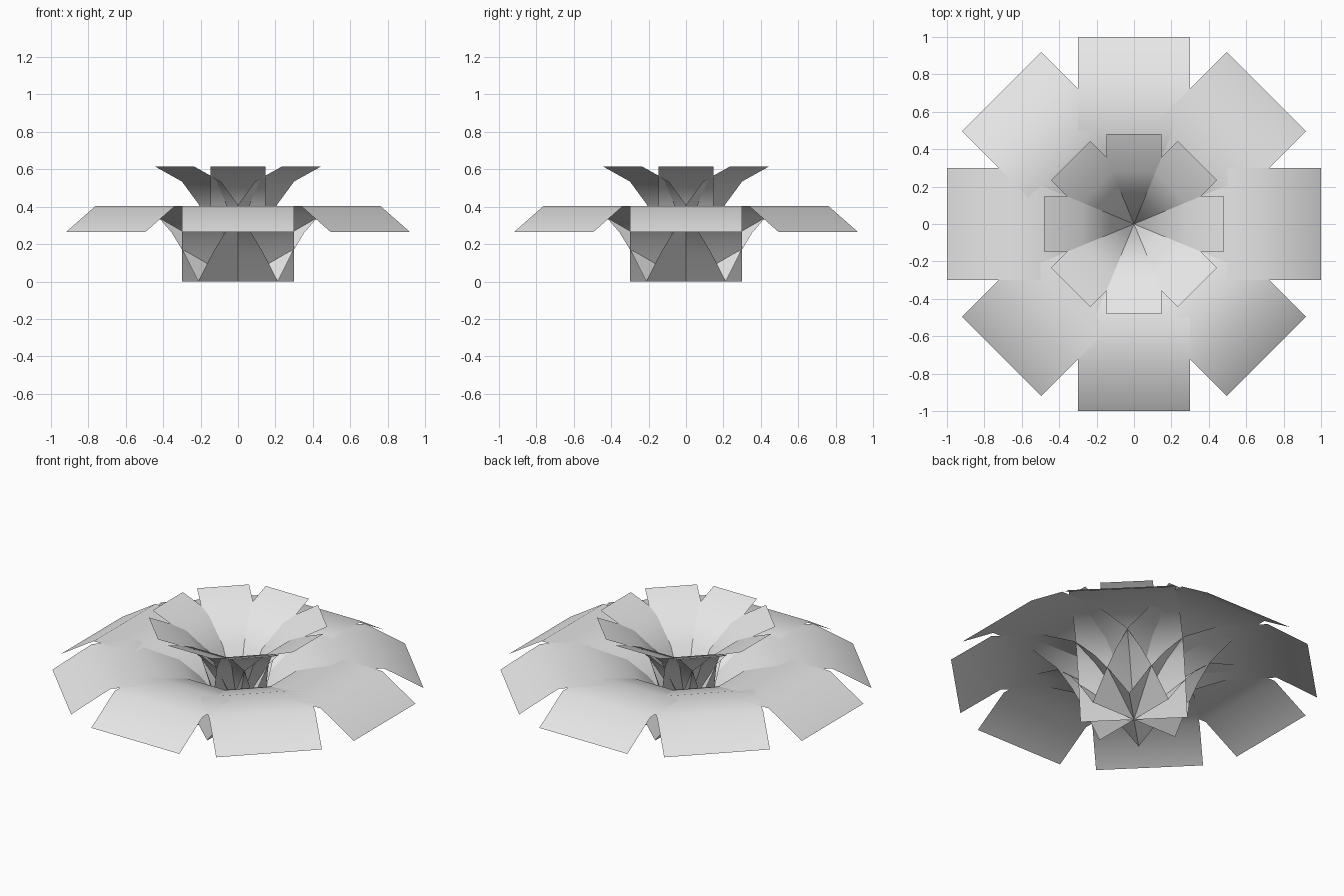
import bpy
import bmesh
from math import pi
from mathutils import Matrix

cube = bpy.data.objects.get("Cube")
if cube:
    bpy.data.objects.remove(cube, do_unlink=True)

# One plain grey for every petal
grey = bpy.data.materials.new("pale_grey")
grey.use_nodes = True
colour = (0.8, 0.8, 0.8, 1)
grey.diffuse_color = colour
grey.node_tree.nodes["Principled BSDF"].inputs["Base Color"].default_value = colour


def petal_mesh(name, profile, width):
    """Sheet of constant width that follows a (radius, height) profile along +x."""
    bm = bmesh.new()
    rows = [[bm.verts.new((r, side * width / 2, z)) for side in (-1, 1)]
            for r, z in profile]
    for (a, b), (c, d) in zip(rows, rows[1:]):
        bm.faces.new((a, c, d, b)).smooth = True
    mesh = bpy.data.meshes.new(name)
    bm.to_mesh(mesh)
    bm.free()
    mesh.materials.append(grey)
    return mesh


def petal_ring(name, profile, width, count=8):
    mesh = petal_mesh(name, profile, width)
    for i in range(count):
        petal = bpy.data.objects.new(f"{name}_{i + 1}", mesh)
        petal.matrix_world = Matrix.Rotation(2 * pi * i / count, 4, "Z")
        bpy.context.collection.objects.link(petal)


# Wide outer petals rise, level off and droop at the tip
petal_ring("outer_petal",
           [(0, 0), (0.11, 0.155), (0.2, 0.26), (0.31, 0.35),
            (0.5, 0.405), (0.775, 0.405), (1, 0.265)], 0.6)

# Narrow inner petals form a steep funnel that opens at the rim
petal_ring("inner_petal",
           [(0, 0), (0.06, 0.21), (0.147, 0.41), (0.277, 0.535), (0.48, 0.615)], 0.295)
